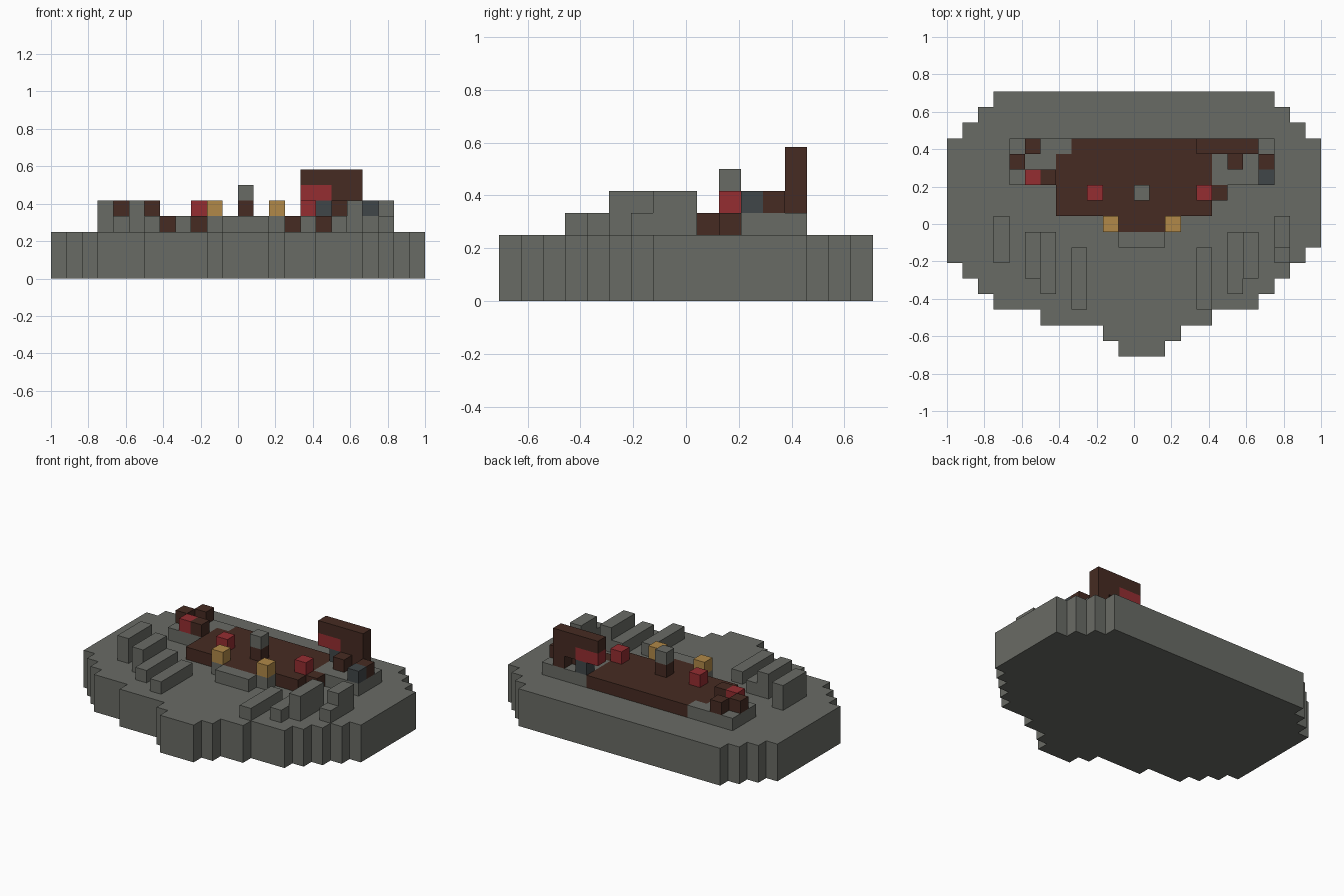
import bpy
import bmesh

cube = bpy.data.objects.get("Cube")
if cube:
    bpy.data.objects.remove(cube, do_unlink=True)

U = 1 / 12             # one block
DEPTH = 17             # blocks from front to back
DECK, FLOOR = 3, 4     # levels, in blocks


def material(name, rgb):
    mat = bpy.data.materials.new(name)
    mat.use_nodes = True
    mat.diffuse_color = (*rgb, 1)
    bsdf = mat.node_tree.nodes["Principled BSDF"]
    bsdf.inputs["Base Color"].default_value = (*rgb, 1)
    return mat


STONE = material("stone grey", (0.141, 0.147, 0.130))
WOOD = material("dark brown", (0.061, 0.024, 0.016))
RED = material("red", (0.30, 0.027, 0.031))
GOLD = material("gold", (0.44, 0.25, 0.065))
STEEL = material("steel grey", (0.051, 0.061, 0.065))


def prism(name, mat, outline, bottom, top):
    """Extrude an outline given in blocks from bottom to top."""
    bm = bmesh.new()
    verts = [bm.verts.new((x * U - 1, (y - DEPTH / 2) * U, bottom * U)) for x, y in outline]
    face = bm.faces.new(verts)
    lift = bmesh.ops.extrude_face_region(bm, geom=[face])
    moved = [v for v in lift["geom"] if isinstance(v, bmesh.types.BMVert)]
    bmesh.ops.translate(bm, verts=moved, vec=(0, 0, (top - bottom) * U))
    bmesh.ops.recalc_face_normals(bm, faces=bm.faces)
    mesh = bpy.data.meshes.new(name)
    bm.to_mesh(mesh)
    bm.free()
    mesh.materials.append(mat)
    obj = bpy.data.objects.new(name, mesh)
    bpy.context.collection.objects.link(obj)
    return obj


def box(name, mat, x, y, z, w=1, d=1, h=1):
    return prism(name, mat, [(x, y), (x + w, y), (x + w, y + d), (x, y + d)], z, z + h)


def side_path(edges):
    """Stepped edge: (side position, row where it starts, row where it ends)."""
    return [p for x, a, b in edges for p in ((x, a), (x, b))]


# Stepped stone base
right_edge = [(14, 0, 1), (15, 1, 2), (17, 2, 3), (20, 3, 4), (21, 4, 5), (22, 5, 6),
              (23, 6, 7), (24, 7, 14), (23, 14, 15), (22, 15, 16), (21, 16, 17)]
left_edge = [(11, 0, 1), (10, 1, 2), (6, 2, 3), (3, 3, 4), (2, 4, 5), (1, 5, 6),
             (0, 6, 14), (1, 14, 15), (2, 15, 16), (3, 16, 17)]
prism("stone_base", STONE, side_path(right_edge) + side_path(left_edge)[::-1], 0, DECK)

# Raised wooden floor with a front tongue and a right step
prism("wooden_floor", WOOD,
      [(11, 8), (14, 8), (14, 9), (17, 9), (17, 10), (18, 10), (18, 11), (17, 11),
       (17, 14), (8, 14), (8, 13), (7, 13), (7, 9), (11, 9)], DECK, FLOOR)
box("front_step", STONE, 11, 7, DECK, w=3)

# Stone pads beside the floor
prism("right_pad_left", STONE, [(17, 11), (21, 11), (21, 14), (17, 14)], DECK, FLOOR)
prism("left_pad", STONE, [(4, 11), (7, 11), (7, 13), (8, 13), (8, 14), (4, 14)], DECK, FLOOR)

# Low and tall stone ridges, repeated on both sides
for side, flip in (("right", False), ("left", True)):
    for name, x, y, length, height in (("long_ridge", 8, 3, 4, 1),
                                       ("inner_ridge", 6, 4, 4, 1),
                                       ("tall_ridge", 5, 5, 3, 2)):
        box(f"{side}_{name}", STONE, 24 - x if flip else x, y, DECK, d=length, h=height)
box("right_outer_ridge", STONE, 3, 6, DECK, d=3, h=2)
box("left_outer_ridge", STONE, 21, 6, DECK, d=3)
box("left_outer_ridge_top", STONE, 21, 7, FLOOR, d=2)

# Gold lamps on stone feet, and red blocks
for side, x in (("right", 10), ("left", 14)):
    box(f"{side}_lamp_foot", STONE, x, 8, DECK)
    box(f"{side}_lamp", GOLD, x, 8, FLOOR)
for side, x in (("right", 9), ("left", 16)):
    box(f"{side}_red_block", RED, x, 10, FLOOR)

# Centre post
box("post", WOOD, 12, 10, FLOOR)
box("post_cap", STONE, 12, 10, FLOOR + 1)

# Small blocks on the pads
for x, y in ((5, 13), (4, 12), (6, 11), (18, 12), (20, 12)):
    box("wood_block", WOOD, x, y, FLOOR)
box("pad_red_block", RED, 5, 11, FLOOR)
box("pad_steel_block", STEEL, 20, 11, FLOOR)

# Standing board with a red panel, on a leg and a steel foot
box("board_top", WOOD, 16, 13, FLOOR + 2, w=4)
box("board_side", WOOD, 18, 13, FLOOR + 1, w=2)
box("board_panel", RED, 16, 13, FLOOR + 1, w=2)
box("board_leg", WOOD, 19, 13, FLOOR)
box("board_foot", STEEL, 17, 13, FLOOR)
